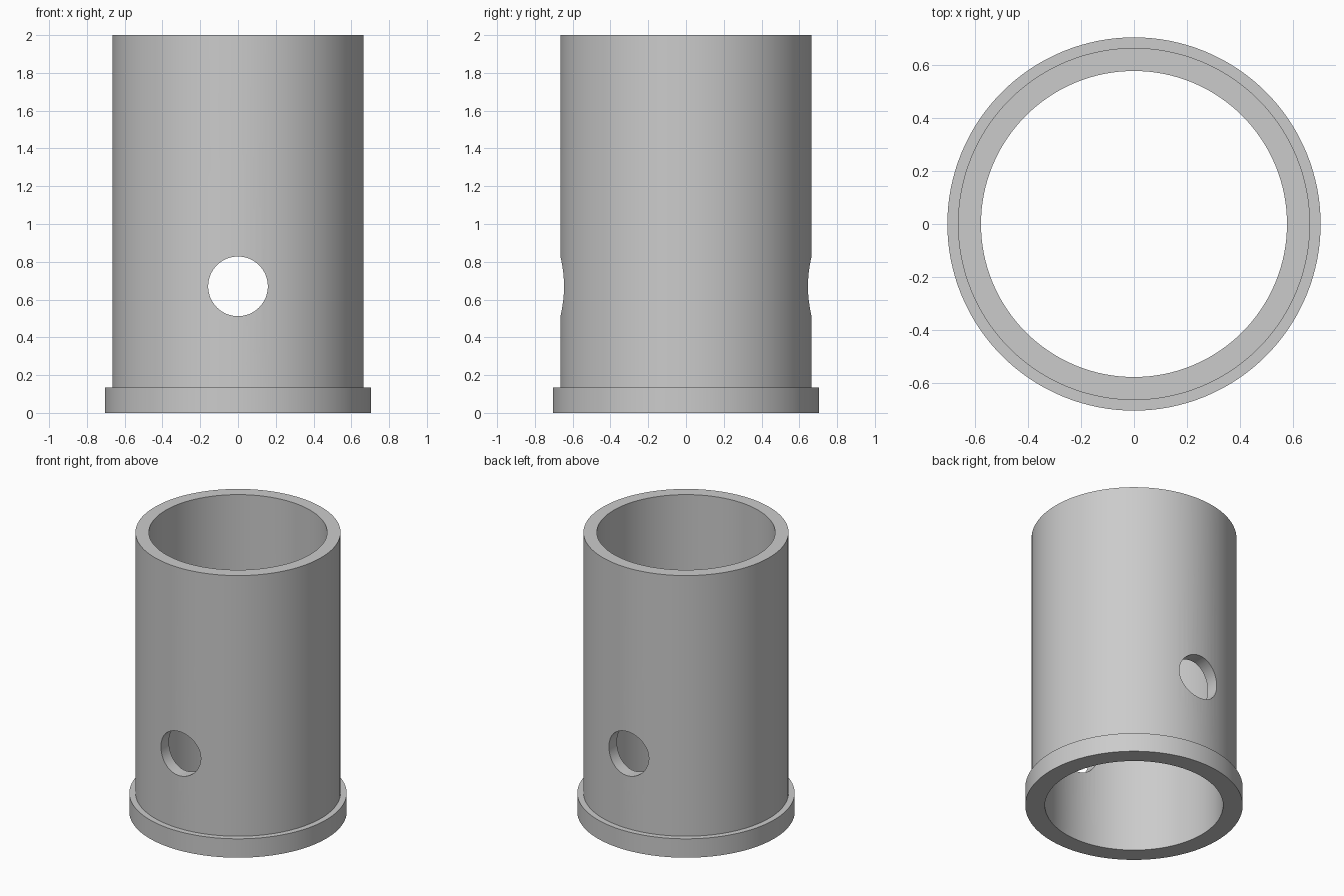
import bpy
import bmesh
import math
from mathutils import Matrix

cube = bpy.data.objects.get("Cube")
if cube:
    bpy.data.objects.remove(cube, do_unlink=True)

SEGMENTS = 128
BORE, WALL, FLANGE = 0.578, 0.665, 0.705
HEIGHT, FLANGE_HEIGHT = 2.0, 0.135
HOLE_RADIUS, HOLE_Z = 0.158, 0.67

grey = bpy.data.materials.new("plain grey")
grey.use_nodes = True
colour = (0.6, 0.6, 0.6, 1)
grey.diffuse_color = colour
grey.node_tree.nodes["Principled BSDF"].inputs["Base Color"].default_value = colour


def add_object(name, bm):
    bmesh.ops.recalc_face_normals(bm, faces=bm.faces)
    mesh = bpy.data.meshes.new(name)
    bm.to_mesh(mesh)
    bm.free()
    mesh.materials.append(grey)
    obj = bpy.data.objects.new(name, mesh)
    bpy.context.collection.objects.link(obj)
    return obj


def lathe(name, profile):
    """Sweep a closed (radius, height) profile around the z axis."""
    bm = bmesh.new()
    rings = []
    for i in range(SEGMENTS):
        a = math.tau * i / SEGMENTS
        rings.append([bm.verts.new((r * math.cos(a), r * math.sin(a), z))
                      for r, z in profile])
    count = len(profile)
    for i in range(SEGMENTS):
        here, after = rings[i], rings[(i + 1) % SEGMENTS]
        for j in range(count):
            k = (j + 1) % count
            bm.faces.new((here[j], after[j], after[k], here[k]))
    return add_object(name, bm)


# Hollow sleeve with a stepped flange at the foot
sleeve = lathe("flanged_sleeve", [
    (BORE, 0), (FLANGE, 0), (FLANGE, FLANGE_HEIGHT),
    (WALL, FLANGE_HEIGHT), (WALL, HEIGHT), (BORE, HEIGHT)])

# Cross hole through the front and back walls
bm = bmesh.new()
bmesh.ops.create_cone(
    bm, cap_ends=True, segments=64, radius1=HOLE_RADIUS, radius2=HOLE_RADIUS,
    depth=2, matrix=Matrix.Translation((0, 0, HOLE_Z)) @ Matrix.Rotation(math.pi / 2, 4, "X"))
cutter = add_object("cross_hole_cutter", bm)
cutter.hide_render = True

cut = sleeve.modifiers.new("cross_hole", "BOOLEAN")
cut.operation = "DIFFERENCE"
cut.solver = "EXACT"
cut.object = cutter

# Apply the cut, then smooth the walls while keeping the rims sharp
bpy.ops.object.select_all(action="DESELECT")
sleeve.select_set(True)
bpy.context.view_layer.objects.active = sleeve
bpy.ops.object.modifier_apply(modifier=cut.name)
bpy.data.objects.remove(cutter, do_unlink=True)
bpy.ops.object.shade_smooth_by_angle(angle=math.radians(30))
